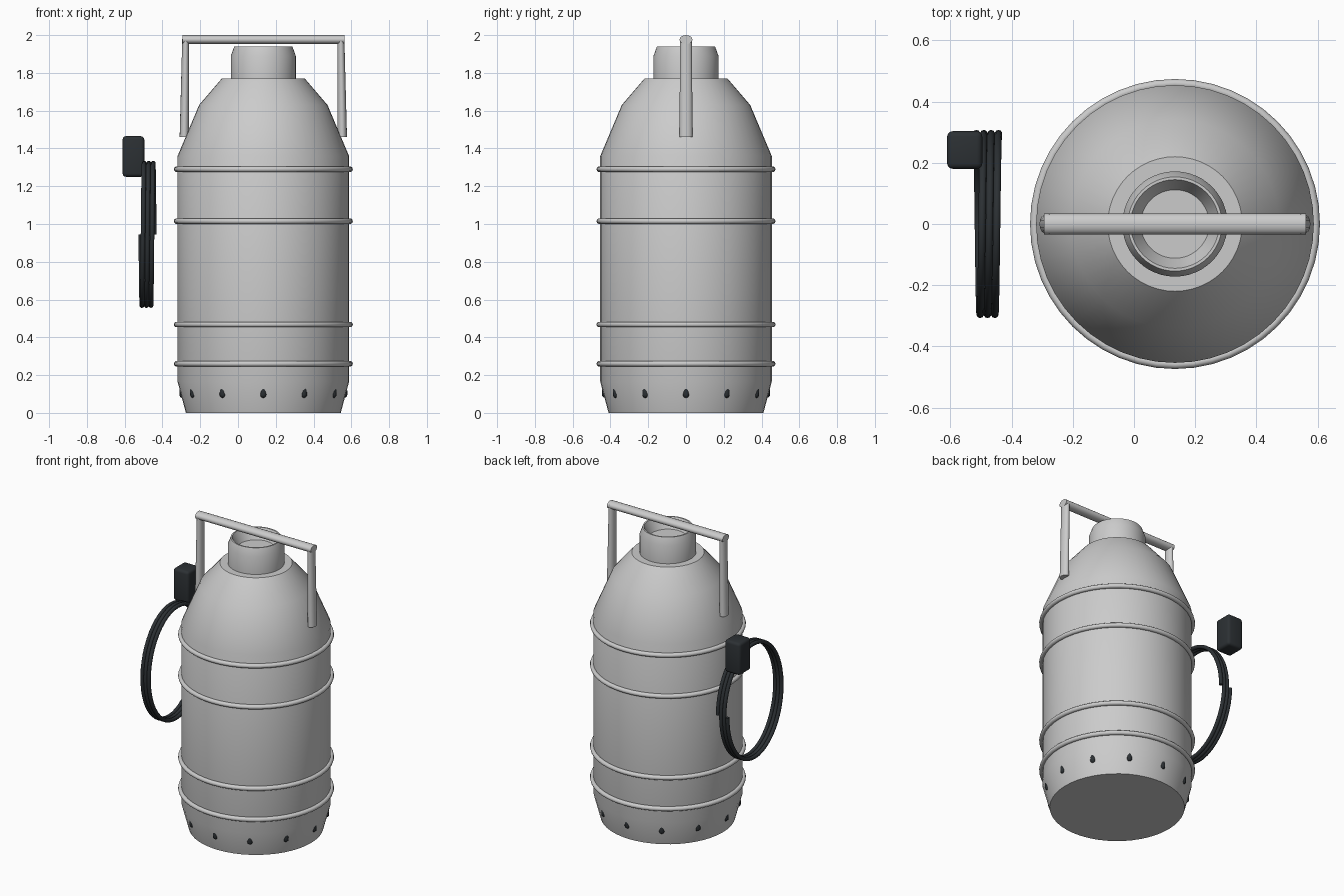
import bpy, bmesh
from math import sin, cos, pi, radians
from mathutils import Vector, Matrix

if "Cube" in bpy.data.objects:
    bpy.data.objects.remove(bpy.data.objects["Cube"])

CX = 0.134  # canister axis


def finish(name, bm, mat=None, angle=30):
    bmesh.ops.recalc_face_normals(bm, faces=bm.faces)
    me = bpy.data.meshes.new(name)
    bm.to_mesh(me)
    bm.free()
    ob = bpy.data.objects.new(name, me)
    bpy.context.collection.objects.link(ob)
    if mat:
        me.materials.append(mat)
    bpy.ops.object.select_all(action='DESELECT')
    ob.select_set(True)
    bpy.context.view_layer.objects.active = ob
    bpy.ops.object.shade_smooth_by_angle(angle=radians(angle))
    return ob


def lathe(name, profile, closed=False, steps=48, mat=None, angle=30):
    """Spin (radius, z) points around the canister axis."""
    bm = bmesh.new()
    vs = [bm.verts.new((CX + r, 0, z)) for r, z in profile]
    pairs = list(zip(vs, vs[1:])) + ([(vs[-1], vs[0])] if closed else [])
    es = [bm.edges.new(p) for p in pairs]
    bmesh.ops.spin(bm, geom=vs + es, cent=(CX, 0, 0), axis=(0, 0, 1),
                   angle=2 * pi, steps=steps)
    bmesh.ops.remove_doubles(bm, verts=bm.verts, dist=1e-5)
    return finish(name, bm, mat, angle)


def loft(name, sections, mat=None, angle=40):
    """Skin a list of equal-sized point rings and cap both ends."""
    bm = bmesh.new()
    rings = [[bm.verts.new(p) for p in s] for s in sections]
    n = len(rings[0])
    for a, b in zip(rings, rings[1:]):
        for i in range(n):
            j = (i + 1) % n
            bm.faces.new((a[i], a[j], b[j], b[i]))
    bm.faces.new(rings[0])
    bm.faces.new(rings[-1])
    return finish(name, bm, mat, angle)


def oval(c, u, v, n=16):
    return [Vector(c) + Vector(u) * cos(2 * pi * i / n) + Vector(v) * sin(2 * pi * i / n)
            for i in range(n)]


dark = bpy.data.materials.new("dark_rubber")
dark.diffuse_color = (0.025, 0.03, 0.034, 1)
dark.use_nodes = True
dark.node_tree.nodes["Principled BSDF"].inputs["Base Color"].default_value = dark.diffuse_color

# Canister shell with shoulder, neck and recessed mouth
lathe("canister_body", [
    (0, 0), (0.41, 0), (0.454, 0.165), (0.454, 1.36), (0.34, 1.63), (0.22, 1.77),
    (0.172, 1.77), (0.172, 1.89), (0.154, 1.94), (0.145, 1.94), (0.112, 1.87), (0, 1.87)])

# Raised hoops
for k, z in enumerate((0.26, 0.468, 1.015, 1.29)):
    lathe(f"hoop_{k + 1}", [(0.459 + 0.015 * cos(2 * pi * i / 10), z + 0.015 * sin(2 * pi * i / 10))
                            for i in range(10)], closed=True, angle=50)

# Dark studs around the tapered foot
for k in range(12):
    a = k * pi / 6
    bm = bmesh.new()
    bmesh.ops.create_uvsphere(bm, u_segments=12, v_segments=8, radius=0.018)
    for v in bm.verts:
        v.co.z += 0.022 if v.co.z > 0 else -0.02
    bmesh.ops.translate(bm, verts=bm.verts, vec=(0.427, 0, 0.117))
    bmesh.ops.transform(bm, verts=bm.verts,
                        matrix=Matrix.Translation((CX, 0, 0)) @ Matrix.Rotation(a, 4, 'Z'))
    finish(f"foot_stud_{k + 1}", bm, dark, 60)

# Carrying handle: crossbar and two tapered legs
loft("handle_bar", [oval((CX + s * 0.429, 0, 1.976), (0, 0.034, 0), (0, 0, 0.024))
                    for s in (-1, 1)])
for s, side in ((-1, "left"), (1, "right")):
    loft(f"handle_leg_{side}", [
        oval((CX + s * 0.411, 0, 1.985), (0.018, 0, 0), (0, 0.032, 0)),
        oval((CX + s * 0.418, 0, 1.46), (0.025, 0, 0), (0, 0.034, 0))])

# Coiled strap beside the canister: three turns of an oval helix
turns, per = 3, 48
pitch, tube, ry, rz = 0.024, 0.0125, 0.295, 0.377
sections = []
for i in range(turns * per + 1):
    t = 2 * pi * i / per
    c = (-0.443 - pitch * i / per, ry * cos(t), 0.945 + rz * sin(t))
    out = Vector((0, rz * cos(t), ry * sin(t))).normalized()
    sections.append(oval(c, out * tube, (tube, 0, 0), 10))
loft("coiled_cord", sections, dark, 50)

# Rounded plug block at the top of the coil
bm = bmesh.new()
bmesh.ops.create_cube(bm, size=1)
bmesh.ops.scale(bm, verts=bm.verts, vec=(0.115, 0.123, 0.215))
bmesh.ops.bevel(bm, geom=bm.edges[:], offset=0.018, segments=3, profile=0.5, affect='EDGES')
bmesh.ops.translate(bm, verts=bm.verts, vec=(-0.5535, 0.242, 1.3575))
finish("cord_block", bm, dark)
